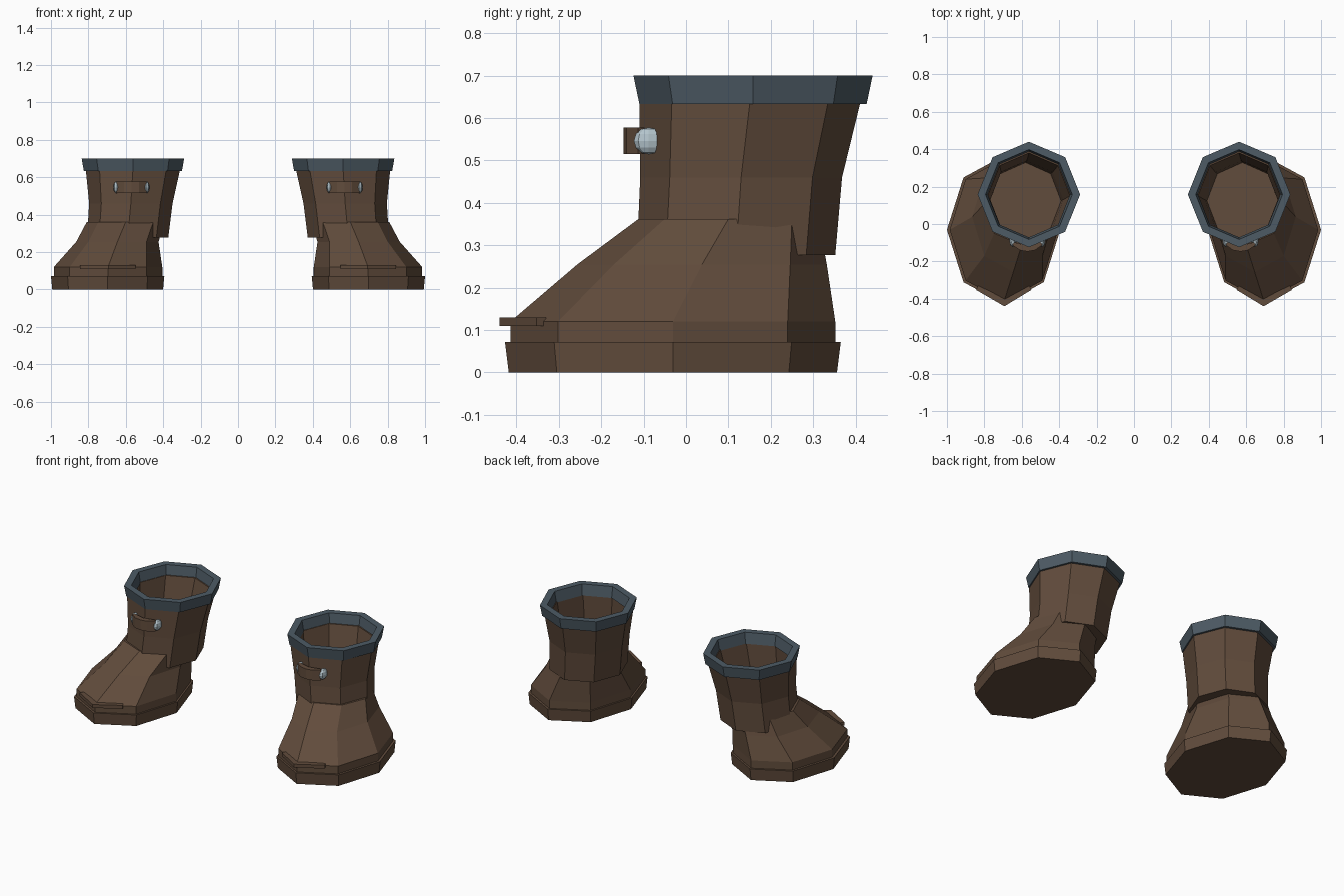
import bpy, bmesh, math

if "Cube" in bpy.data.objects:
    bpy.data.objects.remove(bpy.data.objects["Cube"])


def material(name, rgb):
    m = bpy.data.materials.new(name)
    m.diffuse_color = (*rgb, 1)
    m.use_nodes = True
    m.node_tree.nodes["Principled BSDF"].inputs["Base Color"].default_value = m.diffuse_color
    return m


LEATHER = material("leather", (0.12, 0.072, 0.045))
CUFF = material("cuff_slate", (0.075, 0.105, 0.13))
METAL = material("metal", (0.45, 0.55, 0.6))


def finish(name, bm, mat):
    """Turn a bmesh into an object, mirrored to make the pair of boots."""
    bmesh.ops.recalc_face_normals(bm, faces=bm.faces)
    me = bpy.data.meshes.new(name)
    bm.to_mesh(me)
    bm.free()
    me.materials.append(mat)
    ob = bpy.data.objects.new(name, me)
    bpy.context.collection.objects.link(ob)
    ob.modifiers.new("pair", 'MIRROR').use_mirror_merge = False
    return ob


def loft(name, rings, mat, closed=False, n=8):
    """Octagonal rings (cx, cy, rx, ry, z) joined in order; capped, or closed into a loop."""
    bm = bmesh.new()
    loops = []
    for cx, cy, rx, ry, z in rings:
        angles = [2 * math.pi * i / n for i in range(n)]
        loops.append([bm.verts.new((cx + rx * math.cos(a), cy + ry * math.sin(a), z)) for a in angles])
    pairs = list(zip(loops, loops[1:]))
    if closed:
        pairs.append((loops[-1], loops[0]))
    for a, b in pairs:
        for i in range(n):
            j = (i + 1) % n
            bm.faces.new((a[i], a[j], b[j], b[i]))
    if not closed:
        bm.faces.new(loops[0])
        bm.faces.new(loops[-1])
    return finish(name, bm, mat)


def band(name, outline, z0, z1, mat):
    """Flat xy outline extruded from z0 to z1."""
    bm = bmesh.new()
    face = bm.faces.new([bm.verts.new((x, y, z0)) for x, y in outline])
    top = bmesh.ops.extrude_face_region(bm, geom=[face])["geom"]
    bmesh.ops.translate(bm, vec=(0, 0, z1 - z0), verts=[v for v in top if isinstance(v, bmesh.types.BMVert)])
    return finish(name, bm, mat)


# Sole slab
loft("sole", [(0.697, -0.031, 0.296, 0.387, 0), (0.697, -0.031, 0.303, 0.396, 0.072)], LEATHER)

# Foot upper, sloping from the toe up to the ankle
loft("foot", [(0.695, -0.031, 0.290, 0.383, 0.07),
              (0.695, -0.031, 0.290, 0.383, 0.12),
              (0.645, 0.038, 0.220, 0.294, 0.255),
              (0.600, 0.100, 0.208, 0.212, 0.362)], LEATHER)

# Hollow shaft: outside wall, rim, inside wall, floor
loft("shaft", [(0.590, 0.118, 0.217, 0.234, 0.277),
               (0.573, 0.130, 0.223, 0.238, 0.46),
               (0.562, 0.151, 0.252, 0.261, 0.64),
               (0.562, 0.151, 0.220, 0.229, 0.64),
               (0.573, 0.130, 0.195, 0.208, 0.46),
               (0.580, 0.124, 0.190, 0.205, 0.365)], LEATHER)

# Flared cuff ring round the opening
loft("cuff", [(0.562, 0.158, 0.262, 0.268, 0.633),
              (0.562, 0.158, 0.274, 0.282, 0.70),
              (0.562, 0.158, 0.232, 0.240, 0.70),
              (0.562, 0.158, 0.220, 0.229, 0.633)], CUFF, closed=True)

# Strap bent round the front of the shaft
band("strap", [(0.49, -0.113), (0.53, -0.14), (0.57, -0.147), (0.61, -0.14), (0.65, -0.113),
               (0.64, -0.098), (0.57, -0.115), (0.50, -0.098)], 0.515, 0.578, LEATHER)

# Metal studs at the strap ends
for side, x in (("inner", 0.492), ("outer", 0.648)):
    bm = bmesh.new()
    bmesh.ops.create_uvsphere(bm, u_segments=8, v_segments=6, radius=1)
    bmesh.ops.scale(bm, vec=(0.019, 0.035, 0.032), verts=bm.verts)
    bmesh.ops.translate(bm, vec=(x, -0.088, 0.546), verts=bm.verts)
    finish("strap_stud_" + side, bm, METAL)

# Raised seam wrapping the toe
band("toe_seam", [(0.548, -0.352), (0.693, -0.44), (0.845, -0.352),
                  (0.833, -0.33), (0.693, -0.395), (0.560, -0.33)], 0.109, 0.13, LEATHER)
